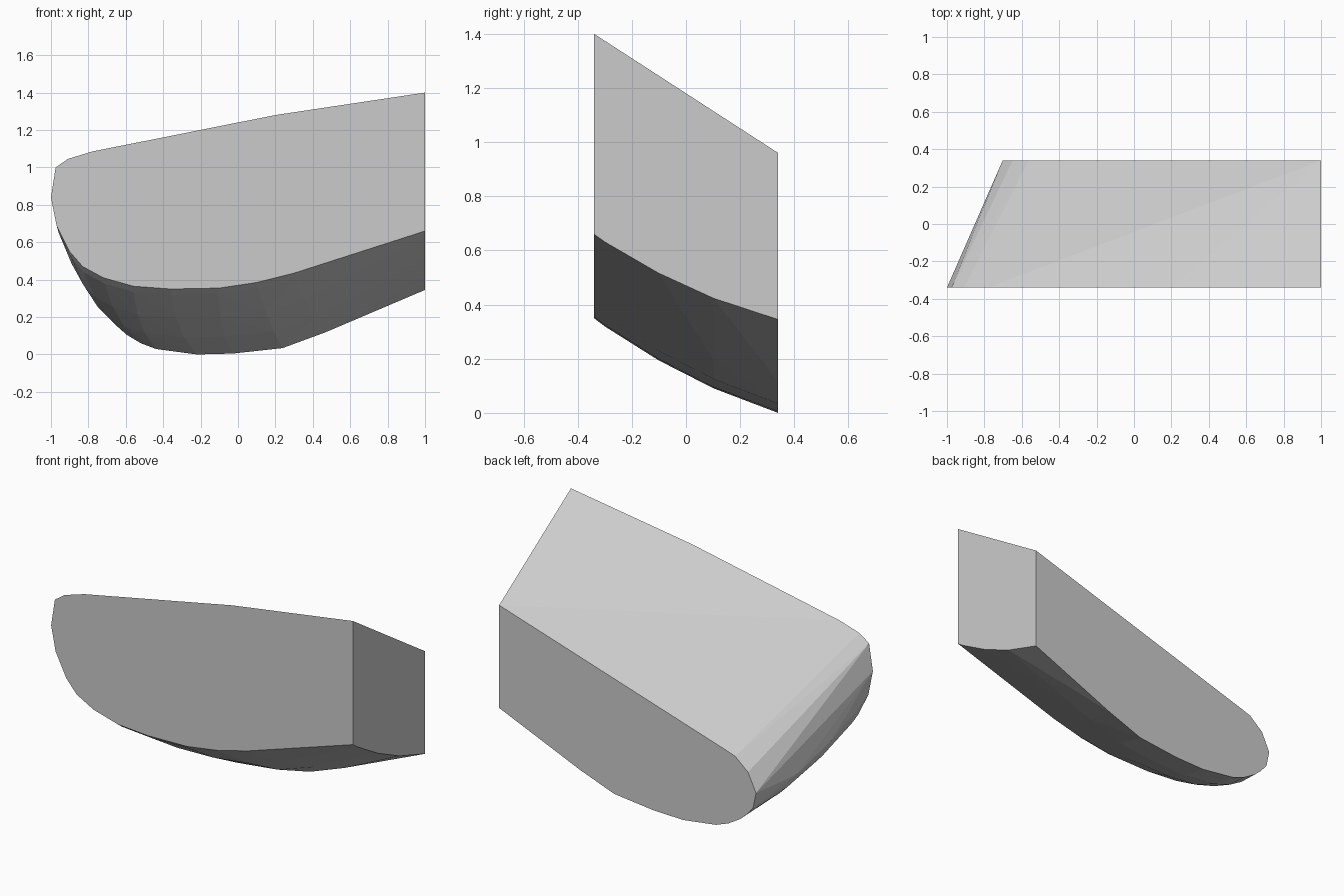
import bpy
import bmesh
from mathutils import Vector

cube = bpy.data.objects.get("Cube")
if cube:
    bpy.data.objects.remove(cube, do_unlink=True)

HALF_DEPTH = 0.34

# Matching (x, z) outlines of the front and back cheeks, top right corner first
front = [(1, 1.4), (.2, 1.28), (-.78, 1.085), (-.91, 1.045), (-.975, 1), (-1, .84),
         (-.97, .69), (-.9, .55), (-.83, .47), (-.72, .41), (-.56, .365), (-.36, .35),
         (-.1, .355), (.1, .385), (.3, .435), (1, .66)]
back = [(1, .96), (.2, .711), (-.5, .495), (-.563, .474), (-.649, .401), (-.702, .29),
        (-.682, .195), (-.64, .145), (-.596, .106), (-.52, .06), (-.437, .029), (-.22, 0),
        (-.026, .005), (.238, .034), (.464, .117), (1, .345)]
UNDERSIDE = 6  # first outline point that belongs to the rounded underside


def section(t, bulge, start=0):
    """Points of a cross-section between the cheeks, swollen down and outward."""
    points = []
    for a, b in zip(front[start:], back[start:]):
        p = Vector(a).lerp(Vector(b), t)
        if p.x < 0:
            p.x -= bulge * 0.6
        points.append((p.x, HALF_DEPTH * (2 * t - 1), p.y - bulge))
    return points


# Tapered block: two flat cheeks wrapped with a gently swollen underside
bm = bmesh.new()
points = section(0, 0) + section(1, 0)
points += section(0.06, 0.01, UNDERSIDE)
points += section(0.35, 0.033, UNDERSIDE) + section(0.65, 0.032, UNDERSIDE)
for p in points:
    bm.verts.new(p)
hull = bmesh.ops.convex_hull(bm, input=bm.verts[:])
unused = {g for g in hull["geom_interior"] + hull["geom_unused"]
          if isinstance(g, bmesh.types.BMVert)}
bmesh.ops.delete(bm, geom=list(unused), context='VERTS')
bmesh.ops.dissolve_limit(bm, angle_limit=0.005, verts=bm.verts[:], edges=bm.edges[:])
bmesh.ops.recalc_face_normals(bm, faces=bm.faces[:])

mesh = bpy.data.meshes.new("tapered_block")
bm.to_mesh(mesh)
bm.free()
block = bpy.data.objects.new("tapered_block", mesh)
bpy.context.collection.objects.link(block)

# Plain light grey
grey = bpy.data.materials.new("light_grey")
grey.use_nodes = True
colour = (0.6, 0.6, 0.6, 1)
grey.diffuse_color = colour
grey.node_tree.nodes["Principled BSDF"].inputs["Base Color"].default_value = colour
mesh.materials.append(grey)
